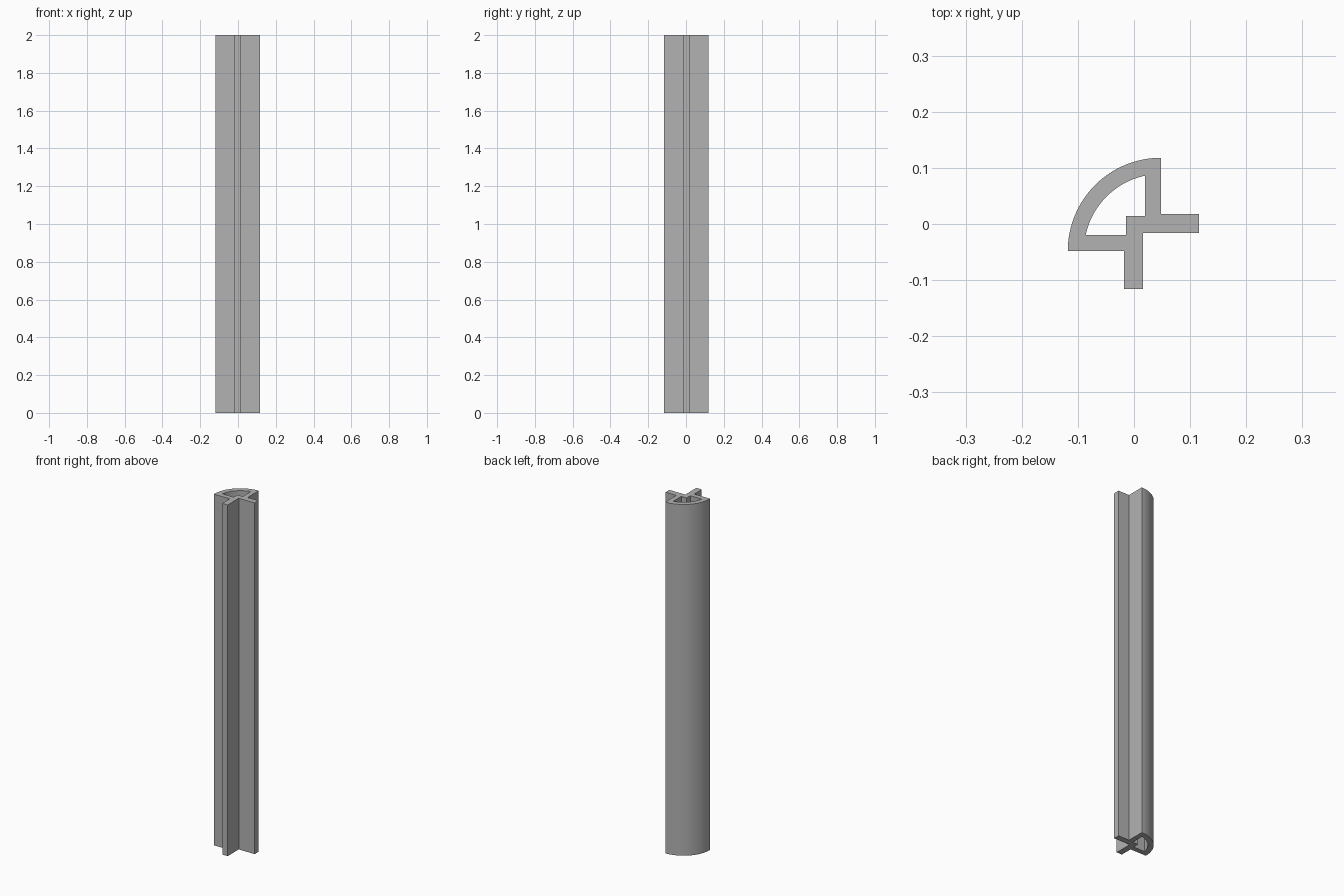
import bpy, bmesh, math
from mathutils import Vector

cube = bpy.data.objects.get("Cube")
if cube:
    bpy.data.objects.remove(cube)

HEIGHT = 2.0
CENTRE = 0.048        # arc centre is (CENTRE, -CENTRE)
OUTER_R, INNER_R = 0.166, 0.137
WALL = 0.020          # inner face of the straight walls
ARC_STEPS = 16

grey = bpy.data.materials.new("grey")
grey.use_nodes = True
colour = (0.45, 0.45, 0.45, 1)
grey.diffuse_color = colour
grey.node_tree.nodes["Principled BSDF"].inputs["Base Color"].default_value = colour


def half_arc(radius, end_x):
    """Arc from the diagonal symmetry axis round to x = end_x."""
    start = math.radians(135)
    end = math.acos((end_x - CENTRE) / radius)
    angles = [start + (end - start) * i / ARC_STEPS for i in range(ARC_STEPS + 1)]
    return [(CENTRE + radius * math.cos(a), -CENTRE + radius * math.sin(a)) for a in angles]


def mirrored(half):
    """Close an outline by reflecting it across the diagonal y = -x."""
    return half + [(-y, -x) for x, y in reversed(half[1:-1])]


# Outer outline: quarter round, straight wall and projecting flange
outer = mirrored(half_arc(OUTER_R, CENTRE) + [
    (CENTRE, 0.018), (0.116, 0.018), (0.116, -0.016), (0.016, -0.016)])

# Hollow core with its square notch
inner = mirrored(half_arc(INNER_R, WALL) + [(WALL, 0.014), (-0.014, 0.014)])

# Fill the profile and extrude it to full height
bm = bmesh.new()
edges = []
for outline in (outer, inner):
    verts = [bm.verts.new((x, y, 0)) for x, y in outline]
    edges += [bm.edges.new((v, verts[i - 1])) for i, v in enumerate(verts)]
bmesh.ops.triangle_fill(bm, edges=edges, use_beauty=True, normal=Vector((0, 0, 1)))
result = bmesh.ops.extrude_face_region(bm, geom=bm.faces[:], use_keep_orig=True)
top = [g for g in result["geom"] if isinstance(g, bmesh.types.BMVert)]
bmesh.ops.translate(bm, verts=top, vec=(0, 0, HEIGHT))
bmesh.ops.recalc_face_normals(bm, faces=bm.faces[:])

mesh = bpy.data.meshes.new("corner_profile")
bm.to_mesh(mesh)
bm.free()
mesh.materials.append(grey)
profile = bpy.data.objects.new("corner_profile", mesh)
bpy.context.collection.objects.link(profile)

# Smooth the rounded walls, keep the corners crisp
bpy.ops.object.select_all(action="DESELECT")
profile.select_set(True)
bpy.context.view_layer.objects.active = profile
bpy.ops.object.shade_smooth_by_angle(angle=math.radians(30))
